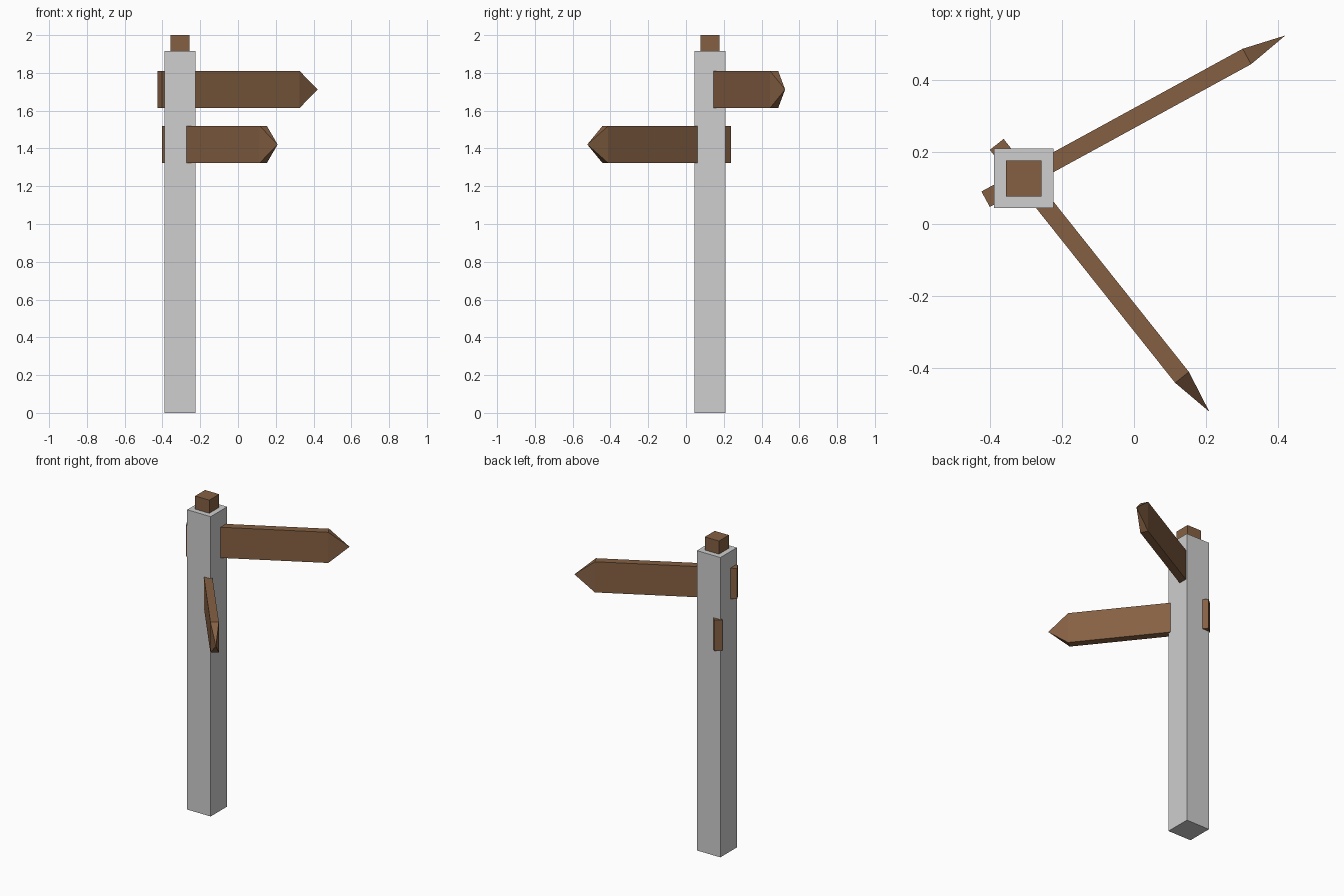
import bpy, bmesh, math
from mathutils import Matrix, Vector

if "Cube" in bpy.data.objects:
    bpy.data.objects.remove(bpy.data.objects["Cube"], do_unlink=True)

POST_X, POST_Y = -0.307, 0.127


def make_material(name, rgb):
    mat = bpy.data.materials.new(name)
    mat.use_nodes = True
    color = (*rgb, 1.0)
    mat.diffuse_color = color
    mat.node_tree.nodes["Principled BSDF"].inputs["Base Color"].default_value = color
    return mat


def finish(bm, name, mat):
    bmesh.ops.recalc_face_normals(bm, faces=bm.faces)
    mesh = bpy.data.meshes.new(name)
    bm.to_mesh(mesh)
    bm.free()
    mesh.materials.append(mat)
    obj = bpy.data.objects.new(name, mesh)
    bpy.context.collection.objects.link(obj)
    return obj


def box(bm, low, high):
    low, high = Vector(low), Vector(high)
    matrix = Matrix.Translation((low + high) / 2) @ Matrix.Diagonal((*(high - low), 1))
    bmesh.ops.create_cube(bm, size=1, matrix=matrix)


def square_post(name, half, bottom, top, mat):
    bm = bmesh.new()
    box(bm, (-half, -half, bottom), (half, half, top))
    finish(bm, name, mat).location = (POST_X, POST_Y, 0)


def sign_board(name, height, degrees, mat):
    """Plank through the post whose far end narrows to a single point."""
    bm = bmesh.new()
    box(bm, (-0.121, -0.0245, -0.098), (0.708, 0.0245, 0.098))
    end = max(bm.faces, key=lambda f: f.calc_center_median().x)
    tip = bmesh.ops.poke(bm, faces=[end])["verts"][0]
    tip.co.x = 0.83
    obj = finish(bm, name, mat)
    obj.location = (POST_X, POST_Y, height)
    obj.rotation_euler.z = math.radians(degrees)


stone = make_material("light grey", (0.62, 0.62, 0.62))
wood = make_material("brown wood", (0.235, 0.118, 0.057))

# Outer post with a wooden core that shows at the top
square_post("post", 0.083, 0, 1.916, stone)
square_post("post_core", 0.05, 0.002, 2.0, wood)

# Pointed direction boards
sign_board("upper_sign", 1.712, 28.65, wood)
sign_board("lower_sign", 1.421, -51.5, wood)
